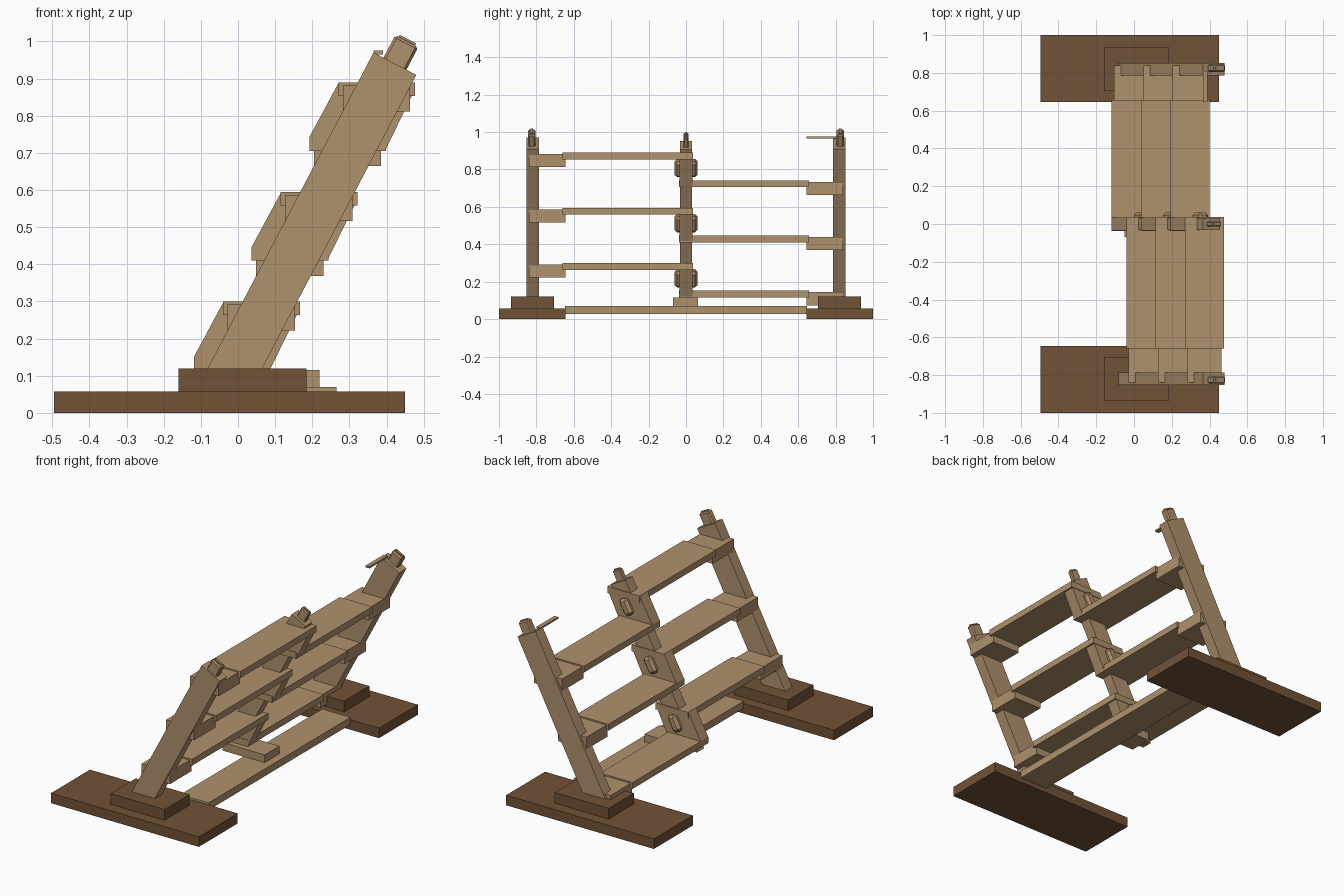
import bpy, bmesh
from mathutils import Vector

cube = bpy.data.objects.get("Cube")
if cube:
    bpy.data.objects.remove(cube, do_unlink=True)


def material(name, rgb):
    m = bpy.data.materials.new(name)
    m.use_nodes = True
    m.diffuse_color = (*rgb, 1)
    m.node_tree.nodes["Principled BSDF"].inputs["Base Color"].default_value = (*rgb, 1)
    return m


TAN = material("light wood", (0.43, 0.283, 0.151))
DARK = material("dark wood", (0.165, 0.084, 0.037))
LEAN = Vector((0.465, 0, 0.885)).normalized()      # direction of the posts
ACROSS = Vector((0.885, 0, -0.465)).normalized()   # across a post
STEP = Vector((0.155, 0, 0.295))                   # one tread to the next


def prism(name, profile, y0, y1, mat=TAN, bevel=0):
    """Extrude an x-z profile from y0 to y1."""
    bm = bmesh.new()
    face = bm.faces.new([bm.verts.new((p[0], y0, p[1])) for p in profile])
    out = bmesh.ops.extrude_face_region(bm, geom=[face])
    verts = [v for v in out["geom"] if isinstance(v, bmesh.types.BMVert)]
    bmesh.ops.translate(bm, verts=verts, vec=(0, y1 - y0, 0))
    bmesh.ops.recalc_face_normals(bm, faces=bm.faces)
    mesh = bpy.data.meshes.new(name)
    bm.to_mesh(mesh)
    bm.free()
    mesh.materials.append(mat)
    ob = bpy.data.objects.new(name, mesh)
    bpy.context.collection.objects.link(ob)
    if bevel:
        mod = ob.modifiers.new("chamfer", "BEVEL")
        mod.width, mod.segments = bevel, 1
    return ob


def box(name, x, y, z, mat=TAN):
    return prism(name, [(x[0], z[0]), (x[1], z[0]), (x[1], z[1]), (x[0], z[1])], *y, mat)


def post(name, top, width, y, depth, foot_z):
    """Leaning post, cut square on top and level at the foot."""
    a, b = top - ACROSS * width / 2, top + ACROSS * width / 2
    slope = LEAN.x / LEAN.z
    feet = [(p.x - slope * (p.z - foot_z), foot_z) for p in (b, a)]
    prism(name, [(a.x, a.z), (b.x, b.z)] + feet, y - depth, y + depth)


def tenon(name, top, width, length, y, depth, bevel):
    """Peg along the lean, standing out of a post top."""
    s, t = ACROSS * width / 2, LEAN * length
    pts = [top - s - LEAN * 0.02, top + s - LEAN * 0.02, top + s + t, top - s + t]
    prism(name, [(p.x, p.z) for p in pts], y - depth, y + depth, TAN, bevel)


# Ground bases, end posts and their tenons
end_top, mid_top = Vector((0.4225, 0, 0.94)), Vector((0.41, 0, 0.93))
for side, s in (("front", -1), ("back", 1)):
    box(side + "_base", (-0.495, 0.45), sorted((s, s * 0.645)), (0, 0.058), DARK)
    box(side + "_socket", (-0.16, 0.185), sorted((s * 0.935, s * 0.705)), (0.058, 0.12), DARK)
    post(side + "_post", end_top, 0.13, s * 0.82, 0.033, 0.06)
    tenon(side + "_tenon", end_top, 0.07, 0.069, s * 0.825, 0.02, 0.007)
    tenon(side + "_tenon_wedge", end_top, 0.05, 0.075, s * 0.825, 0.006, 0)

# Middle post on its foot, and the long ground board
post("middle_post", mid_top, 0.10, 0, 0.032, 0.08)
tenon("middle_tenon", mid_top, 0.055, 0.062, 0, 0.014, 0.005)
tenon("middle_tenon_wedge", mid_top, 0.04, 0.068, 0, 0.005, 0)
box("middle_foot", (-0.05, 0.22), (-0.07, 0.065), (0.068, 0.115))
box("ground_board", (0.085, 0.265), (-0.648, 0.648), (0.028, 0.07))

for i in range(3):
    dx, dz = STEP.x * i, STEP.z * i
    n = "_%d" % (i + 1)

    # Upper treads in front, lower treads behind, each on an end bracket
    for side, x, z, tread_y, bracket_y in (
            ("front", -0.04, 0.30, (-0.66, 0.038), (-0.84, -0.645)),
            ("back", -0.118, 0.152, (-0.038, 0.657), (0.645, 0.84))):
        x, z = x + dx, z + dz
        box(side + "_tread" + n, (x, x + 0.207), tread_y, (z - 0.037, z))
        box(side + "_bracket" + n, (x + 0.012, x + 0.193), bracket_y, (z - 0.078, z - 0.008))

    # Slanted panel joining the paired treads
    x, z = -0.118 + dx, 0.152 + dz
    prism("panel" + n, [(x, z - 0.03), (x + 0.207, z - 0.03), (x + 0.285, z + 0.13),
                        (x + 0.285, z + 0.145), (x + 0.078, z + 0.145), (x, z)], -0.035, 0.035)

    # Chamfered key through the panel
    key = Vector((0.04 + dx, 0, 0.218 + dz))
    a, b = ACROSS * 0.028, LEAN * 0.048
    prism("key" + n, [(p.x, p.z) for p in (key - a - b, key + a - b, key + a + b, key - a + b)],
          -0.061, 0.061, TAN, 0.014)

# Thin peg strip beside the back post top
box("thin_strip", (0.365, 0.39), (0.645, 0.81), (0.965, 0.975))
